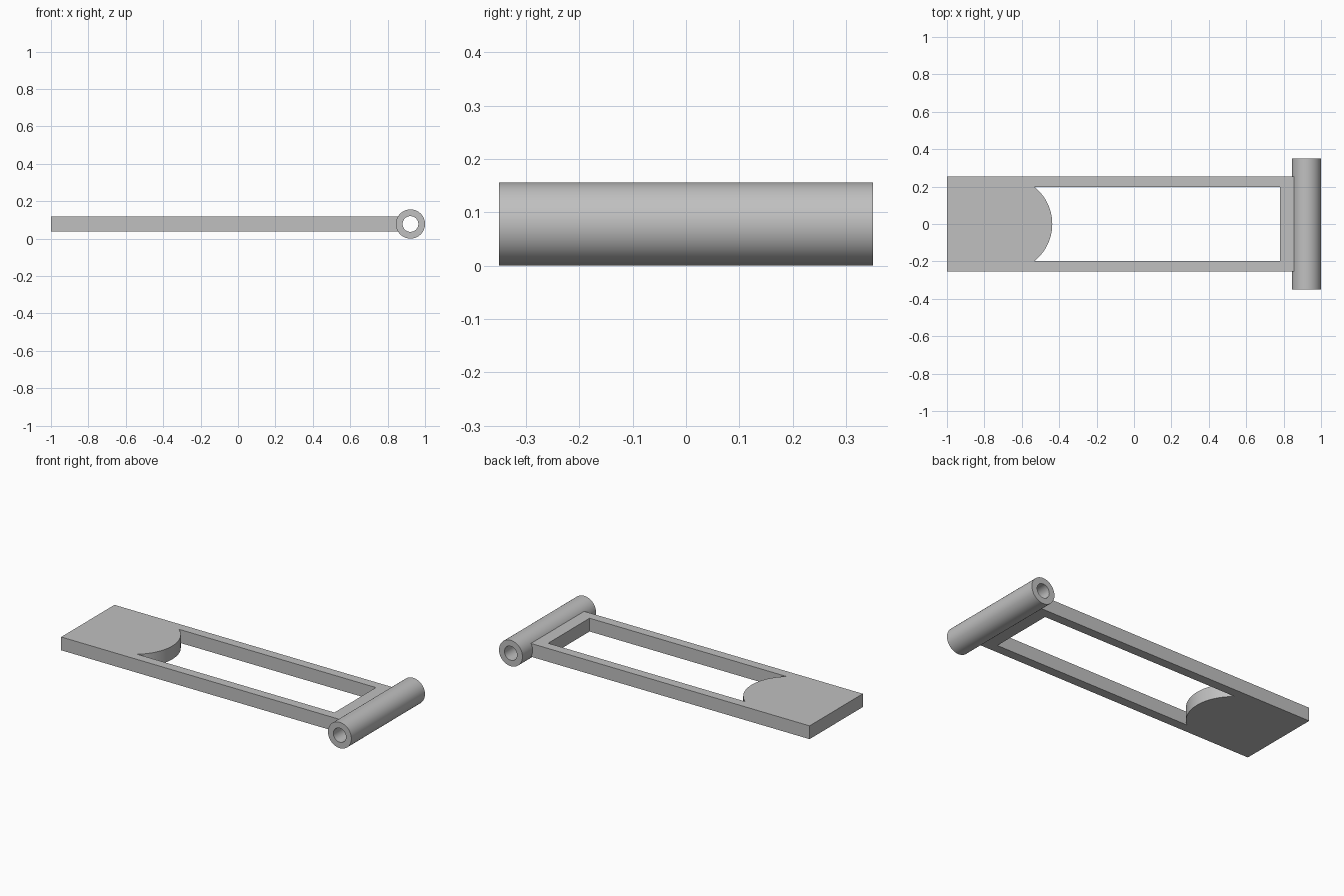
import bpy
import bmesh
from math import asin, cos, sin, pi
from mathutils import Vector

cube = bpy.data.objects.get("Cube")
if cube:
    bpy.data.objects.remove(cube, do_unlink=True)

# One plain grey for the whole model
GREY = (0.53, 0.53, 0.53, 1.0)
grey = bpy.data.materials.new("light grey")
grey.use_nodes = True
grey.diffuse_color = GREY
grey.node_tree.nodes["Principled BSDF"].inputs["Base Color"].default_value = GREY

TUBE_R, BORE_R, TUBE_HALF = 0.078, 0.042, 0.35
TUBE_X = 1 - TUBE_R
HALF_W, SLOT_W, THICK = 0.253, 0.197, 0.08


def extruded_part(name, loops, depth):
    """Fill closed loops (outline plus hole) and extrude them along depth."""
    bm = bmesh.new()
    for loop in loops:
        verts = [bm.verts.new(p) for p in loop]
        for a, b in zip(verts, verts[1:] + verts[:1]):
            bm.edges.new((a, b))
    bmesh.ops.triangle_fill(bm, edges=bm.edges[:], use_beauty=True)
    result = bmesh.ops.extrude_face_region(bm, geom=bm.faces[:], use_keep_orig=True)
    moved = [g for g in result["geom"] if isinstance(g, bmesh.types.BMVert)]
    bmesh.ops.translate(bm, verts=moved, vec=Vector(depth))
    bmesh.ops.recalc_face_normals(bm, faces=bm.faces[:])
    mesh = bpy.data.meshes.new(name)
    bm.to_mesh(mesh)
    bm.free()
    mesh.materials.append(grey)
    obj = bpy.data.objects.new(name, mesh)
    bpy.context.collection.objects.link(obj)
    bpy.ops.object.select_all(action="DESELECT")
    obj.select_set(True)
    bpy.context.view_layer.objects.active = obj
    bpy.ops.object.shade_smooth_by_angle(angle=pi / 6)
    return obj


def circle(radius, count=64):
    return [(TUBE_X + radius * cos(2 * pi * i / count), -TUBE_HALF,
             TUBE_R + radius * sin(2 * pi * i / count)) for i in range(count)]


# Flat frame: rectangle with a slot whose left end bulges inward as an arc
z = TUBE_R - THICK / 2
left, right, slot_right = -1, 0.865, 0.78
arc_x, steps = -0.69, 32
sweep = asin(SLOT_W / HALF_W)
outline = [(left, -HALF_W, z), (right, -HALF_W, z), (right, HALF_W, z), (left, HALF_W, z)]
slot = [(slot_right, -SLOT_W, z), (slot_right, SLOT_W, z)]
for i in range(steps + 1):
    a = sweep * (1 - 2 * i / steps)
    slot.append((arc_x + HALF_W * cos(a), HALF_W * sin(a), z))
extruded_part("slotted_frame", [outline, slot], (0, 0, THICK))

# Hollow hinge tube across the end of the frame
extruded_part("hinge_tube", [circle(TUBE_R), circle(BORE_R)], (0, 2 * TUBE_HALF, 0))
